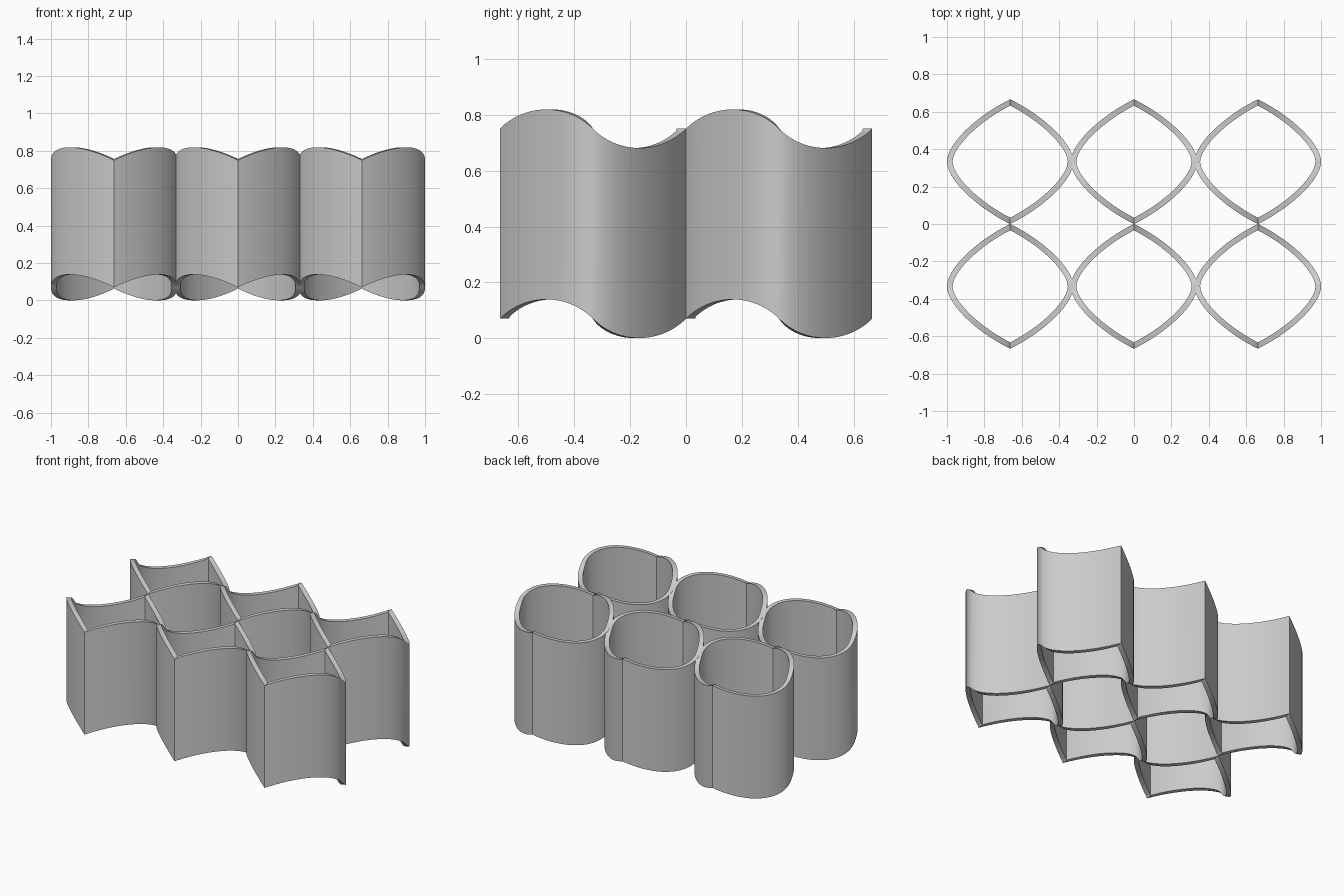
import bpy, bmesh, math

if "Cube" in bpy.data.objects:
    bpy.data.objects.remove(bpy.data.objects["Cube"], do_unlink=True)

HALF_X, HALF_Y = 0.338, 0.3333   # outer half size of one cell
PITCH_X = 0.662
BASE, HEIGHT = 0.07, 0.68
WALL = 0.03
STEPS = 128

gray = bpy.data.materials.new("light_gray")
gray.use_nodes = True
color = (0.6, 0.6, 0.6, 1)
gray.diffuse_color = color
gray.node_tree.nodes["Principled BSDF"].inputs["Base Color"].default_value = color


def rim_point(angle):
    """Average of a circle and a diamond; their difference bends the rim."""
    t = abs(math.sin(angle))
    circle = math.cos(angle)
    diamond = math.copysign(1 - t, circle)
    x = -math.sin(angle) * HALF_X
    y = (circle + diamond) / 2 * HALF_Y
    z = (diamond - circle) / 2 * HALF_Y
    return x, y, z


def make_cell(name, cx, cy):
    # Wavy tube wall, thickened inward
    bm = bmesh.new()
    points = [rim_point(2 * math.pi * i / STEPS) for i in range(STEPS)]
    low = [bm.verts.new((x, y, z + BASE)) for x, y, z in points]
    high = [bm.verts.new((x, y, z + BASE + HEIGHT)) for x, y, z in points]
    for i in range(STEPS):
        j = (i + 1) % STEPS
        bm.faces.new((low[i], low[j], high[j], high[i]))
    mesh = bpy.data.meshes.new(name)
    bm.to_mesh(mesh)
    bm.free()
    mesh.materials.append(gray)
    cell = bpy.data.objects.new(name, mesh)
    cell.location = (cx, cy, 0)
    bpy.context.collection.objects.link(cell)

    bpy.ops.object.select_all(action='DESELECT')
    cell.select_set(True)
    bpy.context.view_layer.objects.active = cell
    wall = cell.modifiers.new("wall", 'SOLIDIFY')
    wall.thickness = WALL
    wall.offset = -1
    wall.use_even_offset = True
    bpy.ops.object.modifier_apply(modifier=wall.name)
    bpy.ops.object.shade_smooth_by_angle(angle=math.radians(30))


# Two rows of three cells
for row, cy in (("front", -HALF_Y), ("back", HALF_Y)):
    for side, k in (("right", -1), ("middle", 0), ("left", 1)):
        make_cell(f"{row}_{side}_cell", k * PITCH_X, cy)
